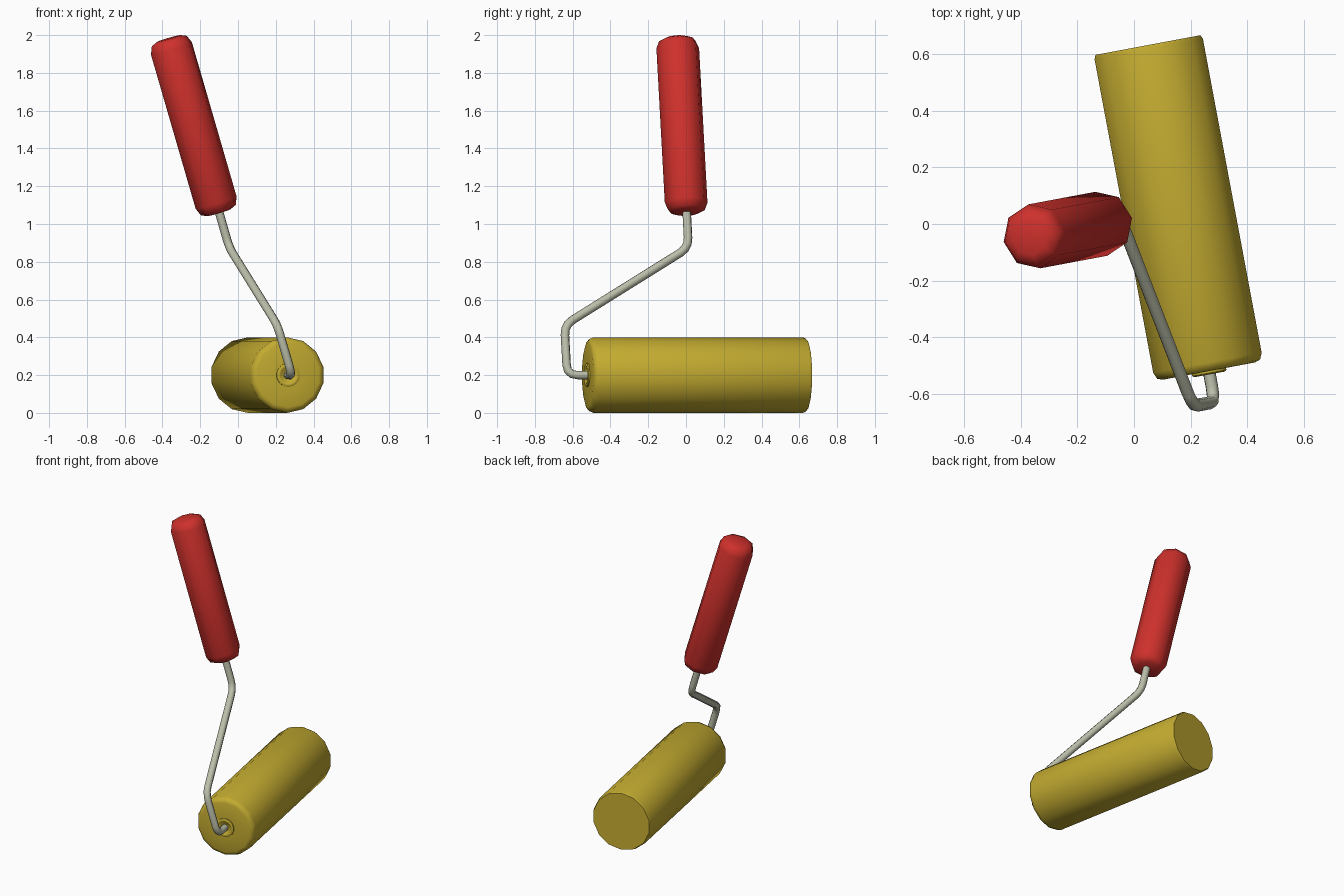
import bpy, bmesh
from math import sin, cos, pi, radians
from mathutils import Vector, Matrix

if "Cube" in bpy.data.objects:
    bpy.data.objects.remove(bpy.data.objects["Cube"])

TURN = Matrix.Rotation(radians(10.6), 4, 'Z')   # whole tool is turned about z


def material(name, rgb):
    m = bpy.data.materials.new(name)
    m.diffuse_color = (*rgb, 1)
    m.use_nodes = True
    m.node_tree.nodes["Principled BSDF"].inputs["Base Color"].default_value = m.diffuse_color
    return m


def finish(ob, mat, angle):
    ob.data.materials.append(mat)
    bpy.ops.object.select_all(action='DESELECT')
    ob.select_set(True)
    bpy.context.view_layer.objects.active = ob
    bpy.ops.object.shade_smooth_by_angle(angle=radians(angle))


def lathe(name, start, end, profile, sides, mat, angle=50):
    """Solid of revolution; profile holds (radius, distance from start)."""
    start, end = Vector(start), Vector(end)
    w = (end - start).normalized()
    u = Vector((0, 0, 1)) if abs(w.y) > 0.9 else Vector((0, 1, 0))
    v = w.cross(u)
    bm = bmesh.new()
    rings = []
    for r, d in profile:
        rings.append([bm.verts.new(start + w * d + r * (u * cos(2 * pi * i / sides) + v * sin(2 * pi * i / sides)))
                      for i in range(sides)])
    for a, b in zip(rings, rings[1:]):
        for i in range(sides):
            j = (i + 1) % sides
            bm.faces.new((a[i], a[j], b[j], b[i]))
    bm.faces.new(rings[0])
    bm.faces.new(rings[-1])
    bmesh.ops.recalc_face_normals(bm, faces=bm.faces)
    bm.transform(TURN)
    me = bpy.data.meshes.new(name)
    bm.to_mesh(me)
    bm.free()
    ob = bpy.data.objects.new(name, me)
    bpy.context.collection.objects.link(ob)
    finish(ob, mat, angle)


def rounded(points, trim, steps=3):
    """Replace each inner corner of a path by a short arc."""
    pts = [Vector(p) for p in points]
    out = [pts[0]]
    for a, b, c in zip(pts, pts[1:], pts[2:]):
        p, q = b + (a - b).normalized() * trim, b + (c - b).normalized() * trim
        for k in range(steps + 1):
            t = k / steps
            out.append(p * (1 - t) ** 2 + b * 2 * t * (1 - t) + q * t ** 2)
    return out + [pts[-1]]


red = material("red", (0.62, 0.03, 0.025))
yellow = material("yellow", (0.55, 0.41, 0.03))
steel = material("steel", (0.5, 0.52, 0.4))

# handle grip
low, high = Vector((-0.098, 0.022, 1.06)), Vector((-0.37, 0.022, 1.982))
L = (high - low).length
grip = [(0.065, 0), (0.098, 0.014), (0.115, 0.055)]
lathe("handle", low, high, grip + [(r, L - d) for r, d in reversed(grip)], 8, red, 60)

# roller sleeve with rounded ends
near, far = (0.165, -0.56, 0.2), (0.165, 0.613, 0.2)
lathe("roller", near, far,
      [(0.06, 0.0), (0.17, 0.0), (0.19, 0.007), (0.2, 0.03),
       (0.2, 1.158), (0.194, 1.173)], 14, yellow, 60)

# hub ring around the axle
lathe("hub", (0.165, -0.572, 0.2), far,
      [(0.036, 0.011), (0.044, 0.002), (0.056, 0.0), (0.063, 0.005), (0.063, 0.04)], 14, yellow)

# bent wire frame
path = rounded([(-0.12, 0.022, 1.14), (-0.043, 0.022, 0.875), (0.086, -0.671, 0.465),
                (0.165, -0.671, 0.2), (0.165, -0.53, 0.2)], 0.055)
cu = bpy.data.curves.new("wire_frame", 'CURVE')
cu.dimensions = '3D'
cu.bevel_depth = 0.023
cu.bevel_resolution = 2
cu.use_fill_caps = True
sp = cu.splines.new('POLY')
sp.points.add(len(path) - 1)
for pt, co in zip(sp.points, path):
    pt.co = (*(TURN @ co), 1)
wire = bpy.data.objects.new("wire_frame", cu)
bpy.context.collection.objects.link(wire)
bpy.ops.object.select_all(action='DESELECT')
wire.select_set(True)
bpy.context.view_layer.objects.active = wire
bpy.ops.object.convert(target='MESH')
finish(bpy.context.view_layer.objects.active, steel, 60)
